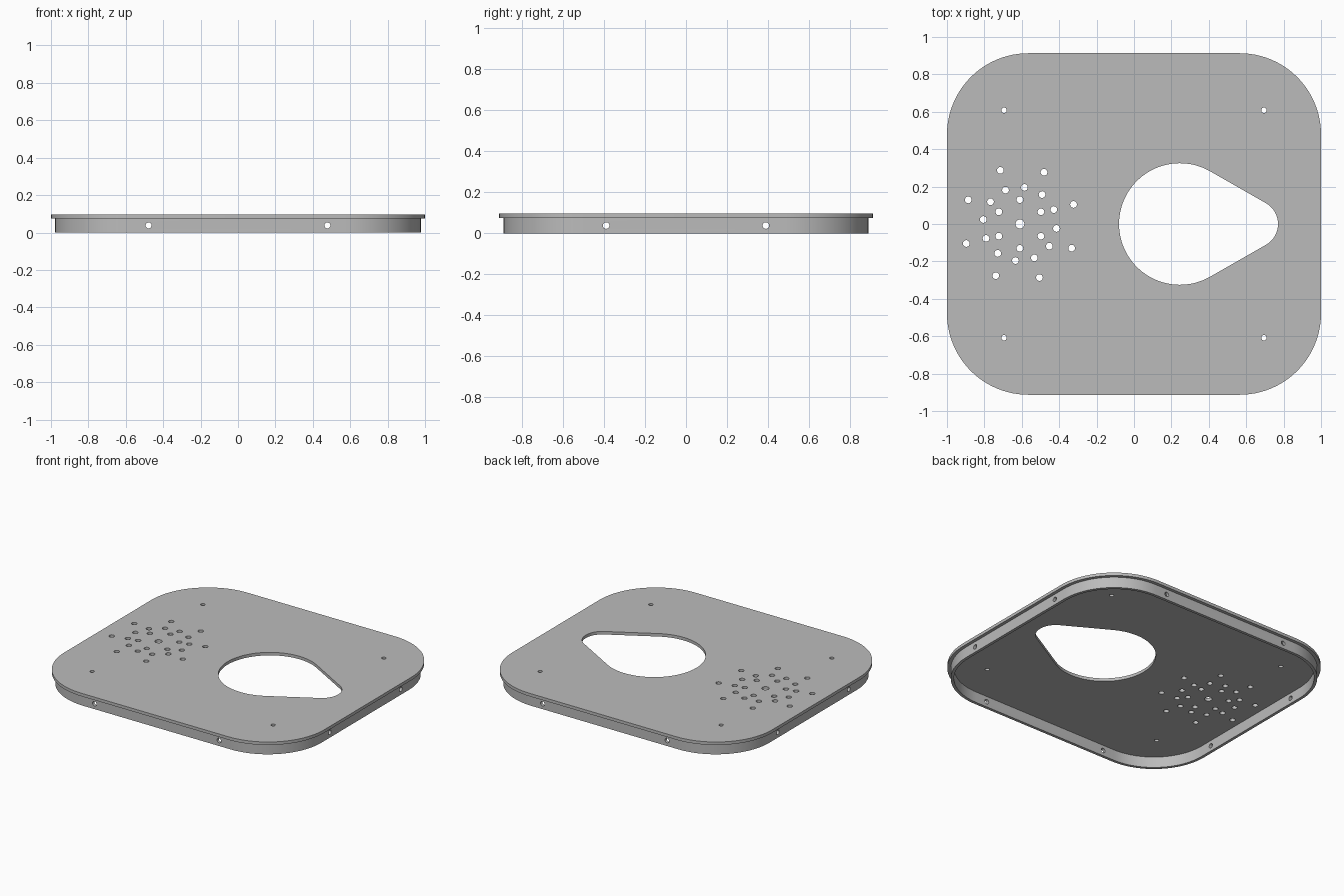
import bpy, bmesh
from math import sin, cos, pi, radians, asin

if "Cube" in bpy.data.objects:
    bpy.data.objects.remove(bpy.data.objects["Cube"], do_unlink=True)

grey = bpy.data.materials.new("plain grey")
grey.use_nodes = True
colour = (0.5, 0.5, 0.5, 1)
grey.diffuse_color = colour
grey.node_tree.nodes["Principled BSDF"].inputs["Base Color"].default_value = colour


def arc(cx, cy, r, start, end, n):
    return [(cx + r * cos(start + (end - start) * i / n),
             cy + r * sin(start + (end - start) * i / n)) for i in range(n + 1)]


def circle(cx, cy, r, n=20):
    return arc(cx, cy, r, 0, 2 * pi, n)[:-1]


def rounded_rect(inset):
    hx, hy, r = 1 - inset, 0.913 - inset, 0.435 - inset
    pts = []
    for k, (sx, sy) in enumerate([(1, 1), (-1, 1), (-1, -1), (1, -1)]):
        pts += arc(sx * (hx - r), sy * (hy - r), r, k * pi / 2, (k + 1) * pi / 2, 24)
    return pts


def slab(name, loops, z0, z1):
    """Extrude an outline, with further loops as holes, into a mesh."""
    curve = bpy.data.curves.new(name, "CURVE")
    curve.dimensions, curve.fill_mode = "2D", "BOTH"
    curve.extrude = (z1 - z0) / 2
    for pts in loops:
        spline = curve.splines.new("POLY")
        spline.points.add(len(pts) - 1)
        for p, (x, y) in zip(spline.points, pts):
            p.co = (x, y, 0, 1)
        spline.use_cyclic_u = True
    temp = bpy.data.objects.new(name + " outline", curve)
    bpy.context.collection.objects.link(temp)
    bpy.context.view_layer.update()
    deps = bpy.context.evaluated_depsgraph_get()
    mesh = bpy.data.meshes.new_from_object(temp.evaluated_get(deps))
    bpy.data.objects.remove(temp, do_unlink=True)
    bm = bmesh.new()
    bm.from_mesh(mesh)
    bmesh.ops.remove_doubles(bm, verts=bm.verts, dist=1e-5)
    bmesh.ops.translate(bm, verts=bm.verts, vec=(0, 0, (z0 + z1) / 2))
    bmesh.ops.recalc_face_normals(bm, faces=bm.faces)
    bm.to_mesh(mesh)
    bm.free()
    mesh.materials.clear()
    mesh.materials.append(grey)
    obj = bpy.data.objects.new(name, mesh)
    bpy.context.collection.objects.link(obj)
    return obj


def smooth(obj):
    bpy.ops.object.select_all(action="DESELECT")
    obj.select_set(True)
    bpy.context.view_layer.objects.active = obj
    bpy.ops.object.shade_smooth_by_angle(angle=radians(30))


# Teardrop opening: a large and a small arc joined by tangents
big_x, big_r, small_x, small_r = 0.245, 0.325, 0.642, 0.128
a = pi / 2 - asin((big_r - small_r) / (small_x - big_x))
teardrop = arc(big_x, 0, big_r, a, 2 * pi - a, 56) + arc(small_x, 0, small_r, -a, a, 24)

# Vent holes in rings round a centre hole
vent_x = -0.61
holes = [circle(vent_x, 0, 0.024)]
for count, ring_r, first in [(6, 0.13, 30), (12, 0.197, 23), (8, 0.305, 20)]:
    for k in range(count):
        t = radians(first) + 2 * pi * k / count
        holes.append(circle(vent_x + ring_r * cos(t), ring_r * sin(t), 0.018))

# Screw holes near the corners
for sx in (-1, 1):
    for sy in (-1, 1):
        holes.append(circle(sx * 0.695, sy * 0.608, 0.0145))

# Top plate and the wall beneath it
plate = slab("top_plate", [rounded_rect(0), teardrop] + holes, 0.075, 0.096)
wall = slab("rim_wall", [rounded_rect(0.022), rounded_rect(0.042)], 0, 0.075)

# Side holes drilled straight through the wall
drills = []
for s in (-1, 1):
    for loc, rot in [((s * 0.478, 0, 0.038), (pi / 2, 0, 0)),
                     ((0, s * 0.39, 0.038), (0, pi / 2, 0))]:
        bpy.ops.mesh.primitive_cylinder_add(vertices=20, radius=0.016, depth=3,
                                            location=loc, rotation=rot)
        drill = bpy.context.object
        drill.name = "side_hole_drill"
        drill.hide_render = True
        drills.append(drill)
        mod = wall.modifiers.new("side hole", "BOOLEAN")
        mod.operation, mod.solver, mod.object = "DIFFERENCE", "EXACT", drill

bpy.context.view_layer.objects.active = wall
for mod in list(wall.modifiers):
    bpy.ops.object.modifier_apply(modifier=mod.name)
for drill in drills:
    bpy.data.objects.remove(drill, do_unlink=True)

smooth(plate)
smooth(wall)
